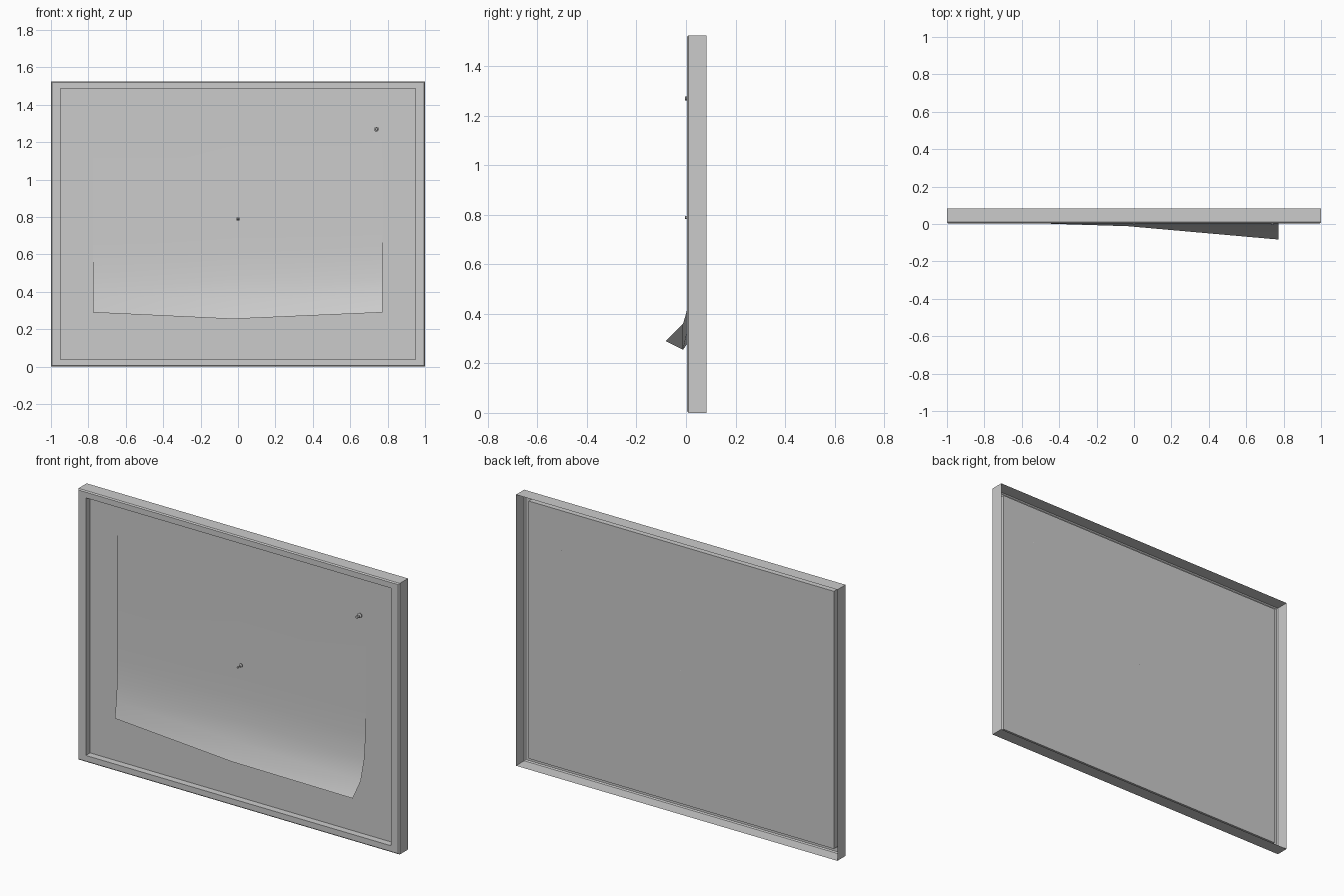
import bpy, bmesh, math

if "Cube" in bpy.data.objects:
    bpy.data.objects.remove(bpy.data.objects["Cube"])


def finish(name, bm, smooth=None):
    me = bpy.data.meshes.new(name)
    bm.to_mesh(me)
    bm.free()
    ob = bpy.data.objects.new(name, me)
    bpy.context.collection.objects.link(ob)
    if smooth:
        bpy.ops.object.select_all(action='DESELECT')
        ob.select_set(True)
        bpy.context.view_layer.objects.active = ob
        bpy.ops.object.shade_smooth_by_angle(angle=math.radians(smooth))
    return ob


HALF_W, HEIGHT = 1.0, 1.525
MID = HEIGHT / 2


def ring(bm, ix, iz, y):
    w, h = HALF_W - ix, MID - iz
    return [bm.verts.new((sx * w, y, MID + sz * h))
            for sx, sz in ((-1, -1), (1, -1), (1, 1), (-1, 1))]


# Frame: open-backed moulding, profile as (inset x, inset z, depth)
bm = bmesh.new()
profile = [(0, 0, 0.083), (0, 0, 0.010), (0.006, 0.006, 0.004),
           (0.050, 0.038, 0.004), (0.050, 0.038, 0.042)]
rings = [ring(bm, *p) for p in profile]
for a, b in zip(rings, rings[1:]):
    for j in range(4):
        k = (j + 1) % 4
        bm.faces.new((a[j], a[k], b[k], b[j]))
finish("frame", bm)

# Backing board
bm = bmesh.new()
bm.faces.new(ring(bm, 0.050, 0.038, 0.042))
finish("backing_board", bm)

# Paper sheet: left, middle and right edges as (z, y), curling at lower right
bm = bmesh.new()
columns = [
    (-0.775, [(0.29, 0.012), (0.38, 0.024), (0.48, 0.032), (0.60, 0.035), (0.73, 0.036), (1.31, 0.036)]),
    (-0.03, [(0.255, -0.012), (0.36, 0.012), (0.475, 0.028), (0.60, 0.034), (0.73, 0.036), (1.31, 0.036)]),
    (0.772, [(0.29, -0.083), (0.36, -0.012), (0.475, 0.022), (0.60, 0.032), (0.73, 0.036), (1.31, 0.036)]),
]
grid = [[bm.verts.new((x, y, z)) for z, y in pts] for x, pts in columns]
for a, b in zip(grid, grid[1:]):
    for i in range(len(a) - 1):
        bm.faces.new((a[i], b[i], b[i + 1], a[i + 1]))
finish("paper_sheet", bm, 60)


# Push pins: turned profile (radius, y) from handle end to spike tip
def push_pin(name, x, z, s):
    prof = [(0.006, -0.005), (0.008, -0.003), (0.008, 0.002), (0.005, 0.006),
            (0.005, 0.018), (0.013, 0.022), (0.013, 0.027), (0.002, 0.030)]
    n = 16
    bm = bmesh.new()
    loops = [[bm.verts.new((x + s * r * math.cos(2 * math.pi * i / n), y,
                            z + s * r * math.sin(2 * math.pi * i / n)))
              for i in range(n)] for r, y in prof]
    for a, b in zip(loops, loops[1:]):
        for i in range(n):
            k = (i + 1) % n
            bm.faces.new((a[i], a[k], b[k], b[i]))
    bm.faces.new(loops[0])
    tip = bm.verts.new((x, 0.055, z))
    for i in range(n):
        bm.faces.new((loops[-1][i], loops[-1][(i + 1) % n], tip))
    bmesh.ops.recalc_face_normals(bm, faces=bm.faces)
    finish(name, bm, 35)


push_pin("corner_pin", 0.74, 1.27, 1.0)
push_pin("centre_pin", 0.0, 0.79, 0.75)
